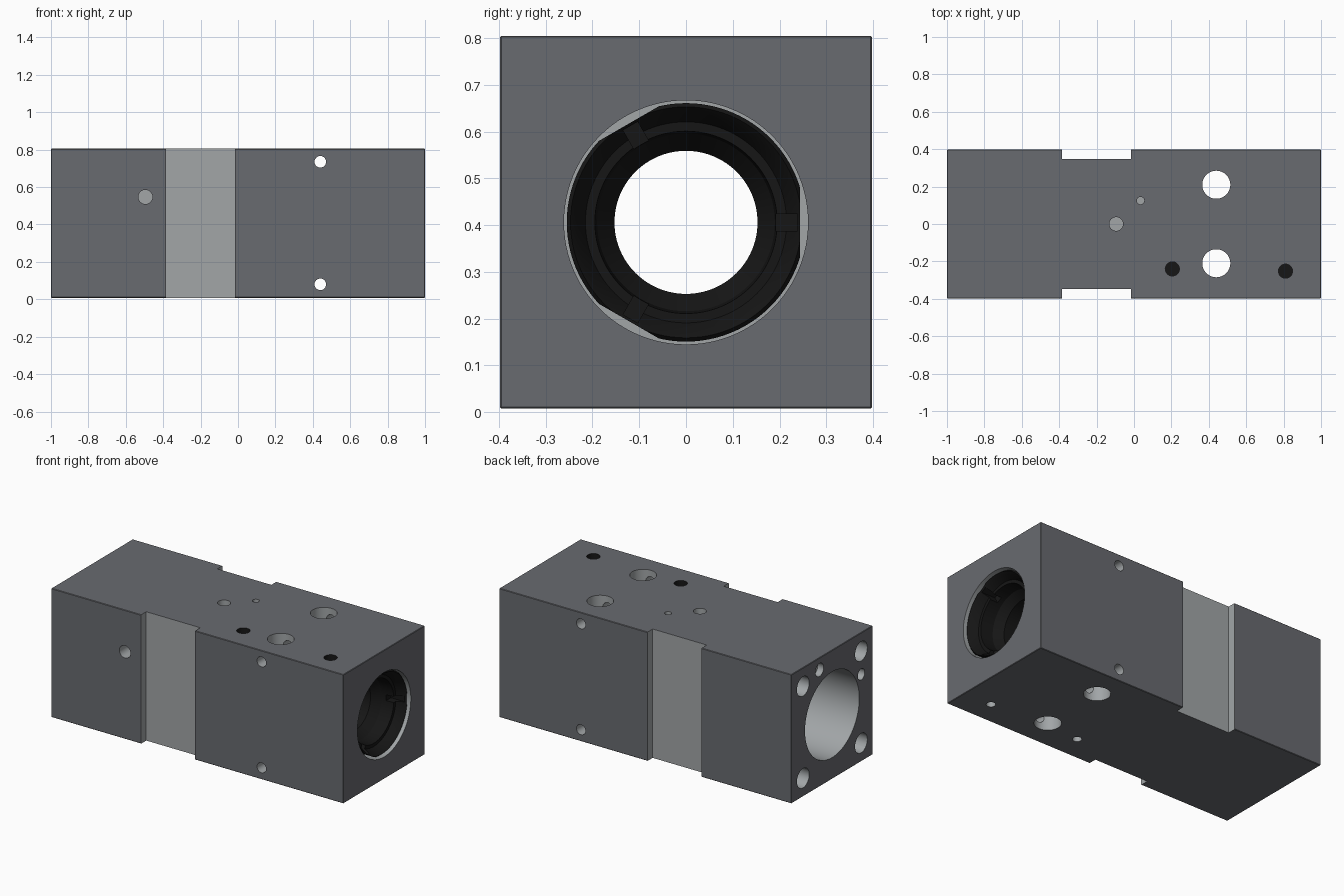
import bpy, bmesh, math
from mathutils import Matrix, Vector

if "Cube" in bpy.data.objects:
    bpy.data.objects.remove(bpy.data.objects["Cube"])

Z0, Z1, ZC, W = 0.008, 0.805, 0.406, 0.398


def material(name, rgb):
    m = bpy.data.materials.new(name)
    m.diffuse_color = (*rgb, 1)
    m.use_nodes = True
    m.node_tree.nodes["Principled BSDF"].inputs["Base Color"].default_value = m.diffuse_color
    return m


DARK = material("dark_grey", (0.14, 0.145, 0.16))
LIGHT = material("light_grey", (0.36, 0.38, 0.39))
BLACK = material("black", (0.008, 0.008, 0.008))


def make(name, bm, mat):
    bmesh.ops.recalc_face_normals(bm, faces=bm.faces)
    me = bpy.data.meshes.new(name)
    bm.to_mesh(me)
    bm.free()
    me.materials.append(mat)
    ob = bpy.data.objects.new(name, me)
    bpy.context.collection.objects.link(ob)
    return ob


def box(name, lo, hi, mat, bevel=0, turn=None):
    bm = bmesh.new()
    bmesh.ops.create_cube(bm, size=1)
    lo, hi = Vector(lo), Vector(hi)
    bmesh.ops.scale(bm, vec=hi - lo, verts=bm.verts)
    bmesh.ops.translate(bm, vec=(lo + hi) / 2, verts=bm.verts)
    if bevel:
        bmesh.ops.bevel(bm, geom=bm.edges[:], offset=bevel, segments=1, affect='EDGES')
    if turn:
        bmesh.ops.transform(bm, matrix=turn, verts=bm.verts)
    return make(name, bm, mat)


def rod(start, end, r, mat, n=32):
    a, b = Vector(start), Vector(end)
    bm = bmesh.new()
    bmesh.ops.create_cone(bm, cap_ends=True, segments=n, radius1=r, radius2=r, depth=(b - a).length)
    rot = (b - a).to_track_quat('Z', 'Y').to_matrix().to_4x4()
    bmesh.ops.transform(bm, matrix=Matrix.Translation((a + b) / 2) @ rot, verts=bm.verts)
    return make("cutter", bm, mat)


def lathe_x(name, profile, mat, n=96):
    # closed ring from (x, radius) points turned about the bore axis
    bm = bmesh.new()
    rings = [[bm.verts.new((x, r * math.cos(t), ZC + r * math.sin(t))) for x, r in profile]
             for t in (2 * math.pi * i / n for i in range(n))]
    m = len(profile)
    for i in range(n):
        p, q = rings[i], rings[(i + 1) % n]
        for j in range(m):
            k = (j + 1) % m
            bm.faces.new((p[j], p[k], q[k], q[j]))
    return make(name, bm, mat)


def cut(ob, cutter):
    cutter.hide_render = True
    mod = ob.modifiers.new("cut", 'BOOLEAN')
    mod.operation = 'DIFFERENCE'
    mod.solver = 'EXACT'
    mod.material_mode = 'TRANSFER'
    mod.object = cutter
    bpy.context.view_layer.objects.active = ob
    bpy.ops.object.modifier_apply(modifier=mod.name)
    bpy.data.objects.remove(cutter)


def smooth(ob):
    bpy.ops.object.select_all(action='DESELECT')
    ob.select_set(True)
    bpy.context.view_layer.objects.active = ob
    bpy.ops.object.shade_smooth_by_angle(angle=math.radians(30))


# Main block
block = box("valve_block", (-1, -W, Z0), (1, W, Z1), DARK, bevel=0.003)
block.data.materials.append(LIGHT)
block.data.materials.append(BLACK)

# Wide shallow slots on front and back
for s in (-1, 1):
    y0, y1 = sorted((s * 0.347, s * 0.5))
    cut(block, box("cutter", (-0.385, y0, -0.1), (-0.015, y1, 0.9), LIGHT))

# Stepped main bore
cut(block, rod((-1.1, 0, ZC), (0.15, 0, ZC), 0.265, LIGHT, 96))
cut(block, rod((0.55, 0, ZC), (1.1, 0, ZC), 0.261, LIGHT, 96))
cut(block, rod((0.1, 0, ZC), (0.6, 0, ZC), 0.153, BLACK, 96))

# Two large vertical holes and two cross holes
for y in (-0.21, 0.21):
    cut(block, rod((0.44, y, -0.1), (0.44, y, 0.9), 0.075, LIGHT, 48))
for z in (0.08, 0.735):
    cut(block, rod((0.44, -0.5, z), (0.44, 0.5, z), 0.031, LIGHT))

# Ports on the top (black) and smaller ones on the underside
for x, y in ((0.81, -0.252), (0.205, -0.24)):
    cut(block, rod((x, y, 0.6), (x, y, 0.9), 0.038, BLACK))
    cut(block, rod((x, y, -0.1), (x, y, 0.11), 0.026, LIGHT))

# Small blind holes on the top and the front
cut(block, rod((-0.095, 0, 0.72), (-0.095, 0, 0.9), 0.037, LIGHT))
cut(block, rod((0.035, 0.125, 0.74), (0.035, 0.125, 0.9), 0.02, LIGHT))
cut(block, rod((-0.495, -0.5, 0.547), (-0.495, -0.29, 0.547), 0.038, LIGHT))

# Left end: corner bolt holes, stepped hole and side port
for sy in (-1, 1):
    for sz in (-1, 1):
        y, z = sy * 0.284, ZC + sz * 0.284
        cut(block, rod((-1.1, y, z), (-0.75, y, z), 0.06, LIGHT))
cut(block, rod((-1.1, 0.123, 0.73), (-0.96, 0.123, 0.73), 0.04, LIGHT))
cut(block, rod((-1.1, 0.123, 0.73), (-0.8, 0.123, 0.73), 0.018, LIGHT))
cut(block, rod((-1.1, -0.285, 0.547), (-0.8, -0.285, 0.547), 0.034, LIGHT))
smooth(block)

# Black sleeve in the right end, with three flats and key slots
sleeve = lathe_x("bore_sleeve", [(0.56, 0.255), (0.975, 0.255), (0.985, 0.247), (0.97, 0.235),
                                 (0.93, 0.215), (0.93, 0.195), (0.85, 0.19), (0.8, 0.153),
                                 (0.56, 0.153)], BLACK)
for i in range(3):
    turn = (Matrix.Translation((0, 0, ZC)) @ Matrix.Rotation(i * math.tau / 3, 4, 'X'))
    cut(sleeve, box("cutter", (0.5, 0.244, -0.2), (1.1, 0.4, 0.2), BLACK, turn=turn))
    cut(sleeve, box("cutter", (0.88, 0.17, -0.018), (1.1, 0.238, 0.018), BLACK, turn=turn))
smooth(sleeve)
